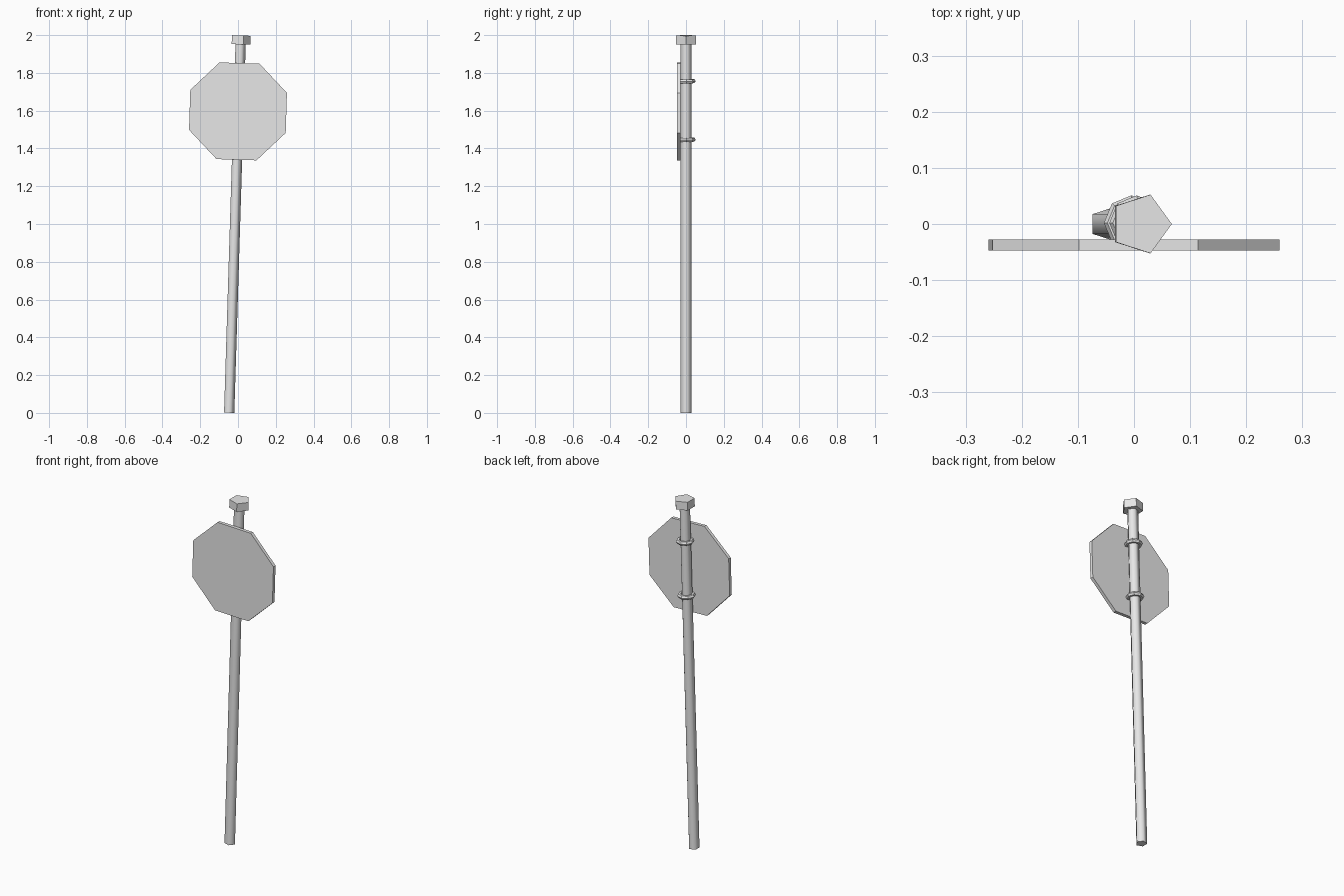
import bpy, bmesh, math
from mathutils import Matrix, Vector

cube = bpy.data.objects.get("Cube")
if cube:
    bpy.data.objects.remove(cube, do_unlink=True)

metal = bpy.data.materials.new("plain_grey")
metal.use_nodes = True
grey = (0.8, 0.8, 0.8, 1)
metal.diffuse_color = grey
metal.node_tree.nodes["Principled BSDF"].inputs["Base Color"].default_value = grey

# The whole post leans slightly towards +x
LEAN = Matrix.Translation((-0.0495, 0, 0.0009)) @ Matrix.Rotation(0.031, 4, 'Y')


def finish(name, bm):
    bmesh.ops.recalc_face_normals(bm, faces=bm.faces)
    mesh = bpy.data.meshes.new(name)
    bm.to_mesh(mesh)
    bm.free()
    mesh.materials.append(metal)
    obj = bpy.data.objects.new(name, mesh)
    bpy.context.collection.objects.link(obj)
    obj.matrix_world = LEAN
    return obj


def prism(name, sides, radius, start, end, phase=0.0, matrix=Matrix()):
    """Straight prism along z, with its first corner at angle phase from +x."""
    bm = bmesh.new()
    corners = [phase + math.tau * i / sides for i in range(sides)]
    base = bm.faces.new([bm.verts.new((radius * math.cos(a), radius * math.sin(a), start))
                         for a in corners])
    geom = bmesh.ops.extrude_face_region(bm, geom=[base], use_keep_orig=True)["geom"]
    top = [v for v in geom if isinstance(v, bmesh.types.BMVert)]
    bmesh.ops.translate(bm, verts=top, vec=Vector((0, 0, end - start)))
    bm.transform(matrix)
    return finish(name, bm)


def clamp_ring(name, height, major=0.037, minor=0.012, segments=8, sides=6):
    """Coarse torus around the pole."""
    bm = bmesh.new()
    rows = []
    for i in range(segments):
        a = math.tau * i / segments
        row = []
        for j in range(sides):
            b = math.tau * j / sides
            r = major + minor * math.cos(b)
            row.append(bm.verts.new((r * math.cos(a), r * math.sin(a) + 0.002,
                                     height + minor * math.sin(b))))
        rows.append(row)
    for i in range(segments):
        here, after = rows[i], rows[(i + 1) % segments]
        for j in range(sides):
            k = (j + 1) % sides
            bm.faces.new((here[j], after[j], after[k], here[k]))
    return finish(name, bm)


# Five-sided pole, smooth around its sides
pole = prism("pole", 5, 0.03, 0, 1.96)
bpy.ops.object.select_all(action='DESELECT')
pole.select_set(True)
bpy.context.view_layer.objects.active = pole
bpy.ops.object.shade_smooth_by_angle(angle=math.radians(80))

# Cap on the pole's top
prism("pole_cap", 5, 0.055, 1.951, 1.998)

# Octagonal sign plate standing in front of the pole
upright = Matrix.Translation((0, 0, 1.596)) @ Matrix.Rotation(math.pi / 2, 4, 'X')
prism("sign_plate", 8, 0.277, 0.028, 0.047, math.pi / 8, upright)

# Clamps holding the plate
for label, height in (("lower", 1.446), ("upper", 1.756)):
    clamp_ring(label + "_clamp", height)
